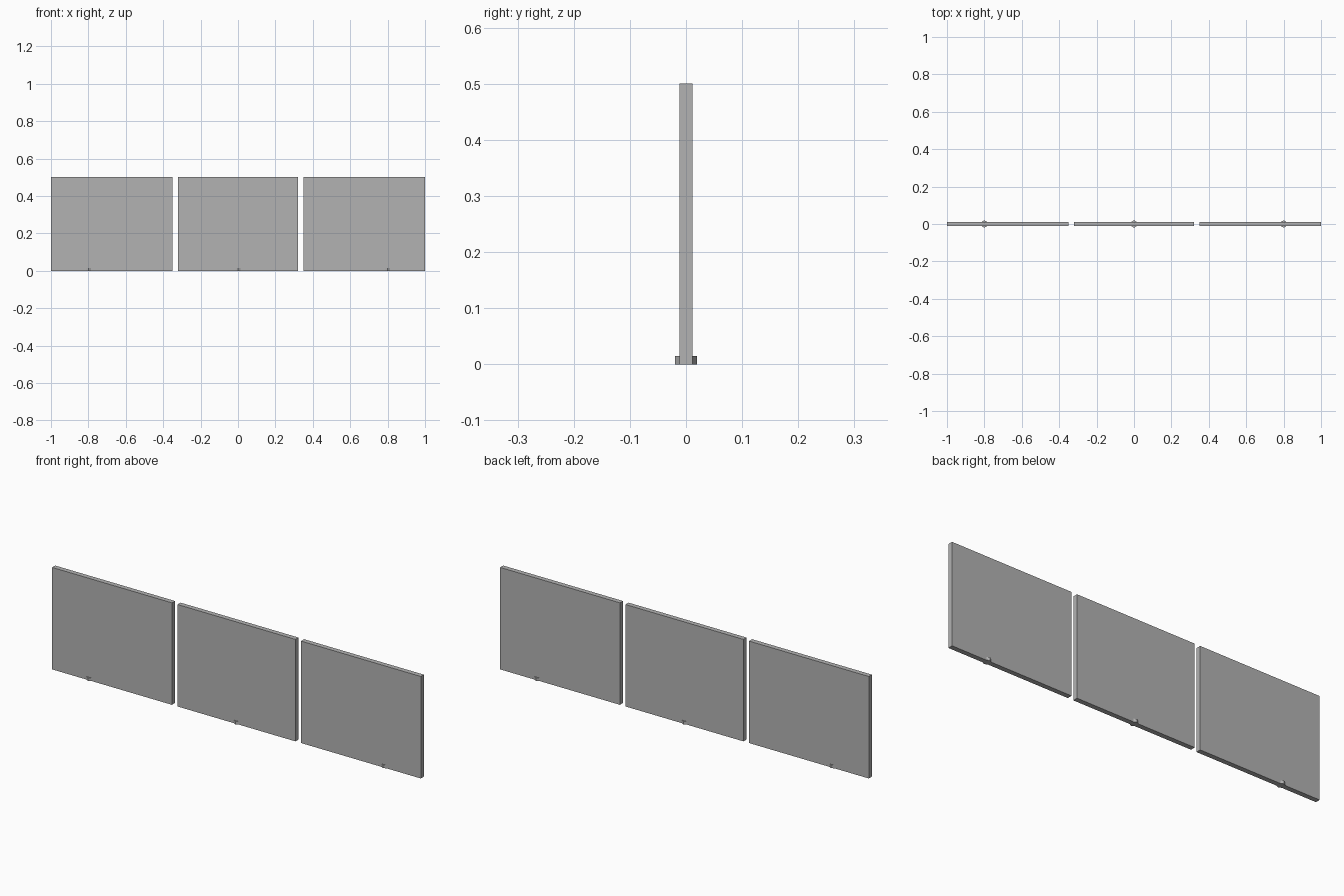
import bpy

cube = bpy.data.objects.get("Cube")
if cube:
    bpy.data.objects.remove(cube, do_unlink=True)

# Single grey material
GREY = (0.45, 0.45, 0.45, 1)
grey = bpy.data.materials.new("panel grey")
grey.use_nodes = True
grey.diffuse_color = GREY
grey.node_tree.nodes["Principled BSDF"].inputs["Base Color"].default_value = GREY

HEIGHT, THICKNESS = 0.5, 0.024
FOOT_RADIUS, FOOT_HEIGHT = 0.02, 0.015


def add_panel(name, x_min, x_max):
    """Thin upright board standing on the ground."""
    bpy.ops.mesh.primitive_cube_add(size=1, location=((x_min + x_max) / 2, 0, HEIGHT / 2))
    panel = bpy.context.object
    panel.name = name
    panel.scale = (x_max - x_min, THICKNESS, HEIGHT)
    bpy.ops.object.transform_apply(location=False, rotation=False, scale=True)
    panel.data.materials.append(grey)


def add_foot(name, x):
    """Small hexagonal foot with corners pointing front and back."""
    bpy.ops.mesh.primitive_cylinder_add(
        vertices=6, radius=FOOT_RADIUS, depth=FOOT_HEIGHT, location=(x, 0, FOOT_HEIGHT / 2))
    foot = bpy.context.object
    foot.name = name
    foot.data.materials.append(grey)


# Three boards in a row, each with one foot
for side, x_min, x_max, foot_x in (
    ("right", -1, -0.35, -0.8),
    ("middle", -0.32, 0.32, 0),
    ("left", 0.35, 1, 0.8),
):
    add_panel(side + "_panel", x_min, x_max)
    add_foot(side + "_foot", foot_x)
